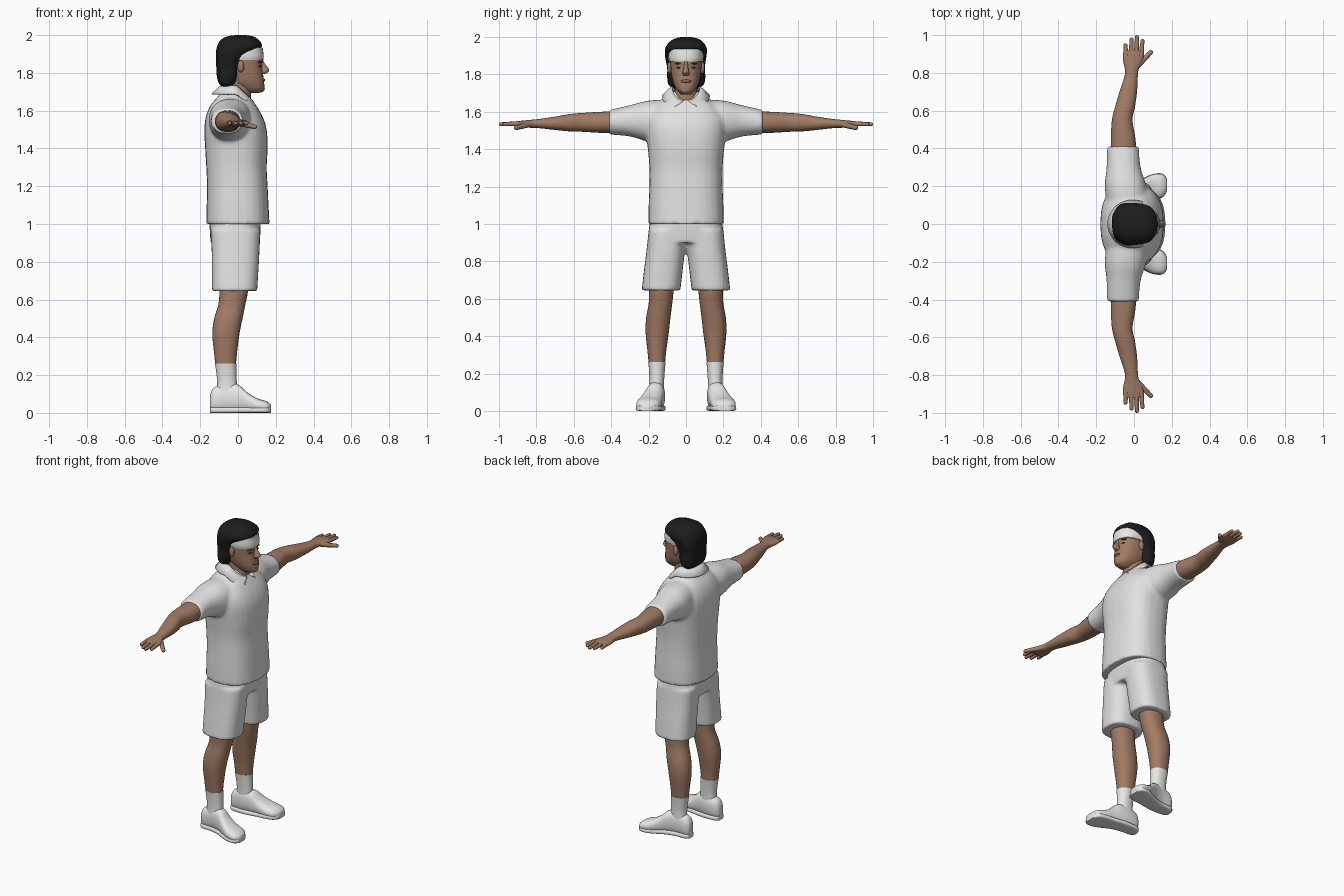
import bpy, bmesh
from math import sin, cos, pi, radians
from mathutils import Vector, Matrix

cube = bpy.data.objects.get("Cube")
if cube:
    bpy.data.objects.remove(cube, do_unlink=True)


def material(name, rgb):
    m = bpy.data.materials.new(name)
    m.use_nodes = True
    m.diffuse_color = (*rgb, 1)
    bsdf = m.node_tree.nodes["Principled BSDF"]
    bsdf.inputs["Base Color"].default_value = (*rgb, 1)
    bsdf.inputs["Roughness"].default_value = 0.8
    return m


CLOTH = material("white cloth", (0.75, 0.75, 0.75))
WHITE = material("bright white", (0.85, 0.85, 0.84))
SKIN = material("tan skin", (0.36, 0.2, 0.13))
LIPS = material("lip brown", (0.28, 0.13, 0.09))
DARK = material("brow brown", (0.12, 0.065, 0.045))
HAIR = material("black hair", (0.012, 0.012, 0.012))


def finish(name, bm, mat, blend=0, both=False):
    """Make an object; blend fuses overlapping shells, both adds a mirrored twin."""
    if both:
        twin = bm.copy()
        bmesh.ops.scale(twin, vec=(1, -1, 1), verts=twin.verts)
        finish("right_" + name, twin, mat, blend)
        name = "left_" + name
    bmesh.ops.recalc_face_normals(bm, faces=bm.faces)
    mesh = bpy.data.meshes.new(name)
    bm.to_mesh(mesh)
    bm.free()
    mesh.materials.append(mat)
    ob = bpy.data.objects.new(name, mesh)
    bpy.context.scene.collection.objects.link(ob)
    bpy.ops.object.select_all(action="DESELECT")
    ob.select_set(True)
    bpy.context.view_layer.objects.active = ob
    bpy.ops.object.shade_smooth_by_angle(angle=radians(50))
    if blend:
        remesh = ob.modifiers.new("fuse", "REMESH")
        remesh.mode = "VOXEL"
        remesh.voxel_size = blend
        remesh.use_smooth_shade = True
        soften = ob.modifiers.new("soften", "SMOOTH")
        soften.factor = 0.5
        soften.iterations = 4
    return ob


def spline(rows, steps=4):
    """Smoothly interpolate the stations of a loft."""
    out = []
    for i in range(len(rows) - 1):
        a, b, c, d = rows[max(i - 1, 0)], rows[i], rows[i + 1], rows[min(i + 2, len(rows) - 1)]
        for s in range(steps):
            t = s / steps
            out.append([q + t / 2 * (r - p + t * (2*p - 5*q + 4*r - w + t * (3*q - p - 3*r + w)))
                        for p, q, r, w in zip(a, b, c, d)])
    return out + [rows[-1]]


def loft(bm, axis, rows, power=2.2, sides=28, ripple=0.0):
    """Rows hold position, then low and high bounds of the two other axes."""
    rings = []
    for t, u0, u1, v0, v1 in spline(rows):
        ring = []
        for k in range(sides):
            a = 2 * pi * k / sides
            r = 1 + ripple * sin(a * 7 + t * 30)
            cu, cv = [r * (abs(f) ** (2 / power)) * (1 if f > 0 else -1) for f in (cos(a), sin(a))]
            u, v = (u0 + u1) / 2 + cu * (u1 - u0) / 2, (v0 + v1) / 2 + cv * (v1 - v0) / 2
            co = {"x": (t, u, v), "y": (u, t, v), "z": (u, v, t)}[axis]
            ring.append(bm.verts.new(co))
        rings.append(ring)
    for low, high in zip(rings, rings[1:]):
        for k in range(sides):
            n = (k + 1) % sides
            bm.faces.new((low[k], low[n], high[n], high[k]))
    bm.faces.new(rings[0])
    bm.faces.new(rings[-1])
    return bm


def sym(rows):
    """Stations of a part centred on y = 0, given by half width."""
    return [(z, x0, x1, -w, w) for z, x0, x1, w in rows]


def digit(bm, start, end, radius):
    """Tapered finger with a rounded tip."""
    start, end = Vector(start), Vector(end)
    d = end - start
    turn = d.to_track_quat("Z", "Y").to_matrix().to_4x4()
    tip = end - d.normalized() * radius * 0.75
    bmesh.ops.create_cone(bm, segments=12, radius1=radius, radius2=radius * 0.75, depth=(tip - start).length,
                          matrix=Matrix.Translation((start + tip) / 2) @ turn)
    blob(bm, tip, [radius * 0.75] * 3)


def blob(bm, centre, size):
    bmesh.ops.create_uvsphere(bm, u_segments=16, v_segments=10, radius=1,
                              matrix=Matrix.Translation(centre) @ Matrix.Diagonal((*size, 1)))
    return bm


# Shirt: torso and sleeves fused together
bm = loft(bmesh.new(), "z", sym([
    (1.0, -.168, .167, .202), (1.1, -.166, .162, .2), (1.2, -.164, .157, .196), (1.3, -.168, .152, .196),
    (1.4, -.174, .157, .204), (1.5, -.178, .152, .215), (1.57, -.17, .13, .212), (1.63, -.145, .095, .17),
    (1.67, -.11, .065, .12), (1.71, -.085, .04, .075)]), 2.5)
for s in (1, -1):
    loft(bm, "y", [(s * y, *rest) for y, *rest in (
        (.08, -.14, .08, 1.43, 1.665), (.2, -.155, .065, 1.44, 1.66),
        (.3, -.145, .035, 1.468, 1.635), (.41, -.143, .025, 1.478, 1.61))])
finish("shirt", bm, CLOTH, 0.011)

# Folded collar, open at the throat
bm = bmesh.new()
rows = []
for first, rx, ry, high, drop in ((9, .082, .075, 1.735, .075), (22, .1, .092, 1.725, .088), (40, .135, .128, 1.69, .1)):
    row = []
    for k in range(33):
        a = radians(first + (360 - 2 * first) * k / 32)
        row.append(bm.verts.new((rx * cos(a) - .006, ry * sin(a), high - drop * max(0, cos(a)))))
    rows.append(row)
for upper, lower in zip(rows, rows[1:]):
    for k in range(32):
        bm.faces.new((upper[k], upper[k + 1], lower[k + 1], lower[k]))
thick = finish("collar", bm, CLOTH).modifiers.new("thickness", "SOLIDIFY")
thick.thickness = 0.008

# Shorts: hips and two wide legs fused together
bm = loft(bmesh.new(), "z", sym([(.9, -.145, .115, .195), (.97, -.15, .12, .198), (1.03, -.15, .12, .19)]), 2.5)
for s in (1, -1):
    loft(bm, "z", [(z, x0, x1, s * y0, s * y1) for z, x0, x1, y0, y1 in (
        (.645, -.138, .102, .03, .237), (.75, -.138, .108, .018, .225),
        (.87, -.14, .115, .004, .21), (.97, -.145, .118, -.01, .2))], 2.6)
finish("shorts", bm, CLOTH, 0.011)

# Legs, socks and shoes
finish("leg", loft(bmesh.new(), "z", [
    (.24, -.118, -.012, .113, .198), (.32, -.127, -.005, .106, .206), (.42, -.136, .008, .092, .216),
    (.5, -.126, .024, .083, .213), (.57, -.105, .038, .074, .2), (.64, -.098, .052, .066, .198),
    (.75, -.1, .06, .05, .195)]), SKIN, both=True)
finish("sock", loft(bmesh.new(), "z", [
    (.08, -.115, .0, .118, .198), (.16, -.11, -.006, .117, .195),
    (.22, -.116, -.008, .113, .198), (.262, -.122, -.008, .109, .202)]), WHITE, both=True)
SHOE = [(-.147, .135, .18, .02, .1), (-.125, .117, .195, .004, .135), (-.06, .112, .2, .004, .155),
        (0, .117, .215, .004, .15), (.05, .125, .24, .004, .108), (.1, .13, .262, .004, .078),
        (.15, .143, .264, .004, .062), (.174, .175, .24, .01, .045)]
bm = loft(bmesh.new(), "x", SHOE, 2.4)
loft(bm, "x", [(x, y0 - .003, y1 + .003, 0, .03) for x, y0, y1, *_ in SHOE], 4)
finish("shoe", bm, WHITE, both=True)

# Bare arms with hands
bm = loft(bmesh.new(), "y", [
    (.36, -.12, .012, 1.487, 1.602), (.45, -.122, .008, 1.487, 1.6), (.55, -.117, -.008, 1.493, 1.594),
    (.62, -.1, .005, 1.495, 1.588), (.7, -.077, .016, 1.503, 1.574), (.78, -.051, .02, 1.512, 1.562),
    (.82, -.048, .025, 1.514, 1.558), (.86, -.057, .044, 1.516, 1.554), (.9, -.058, .052, 1.52, 1.55),
    (.92, -.052, .046, 1.526, 1.545)])
for root, tip, reach in ((-.042, -.046, .957), (-.015, -.013, .988), (.012, .016, 1), (.037, .046, .98)):
    digit(bm, (root, .89, 1.537), (tip, reach, 1.533), .0135)
digit(bm, (.02, .84, 1.532), (.097, .917, 1.512), .016)
finish("arm", bm, SKIN, both=True)

# Head and neck
bm = loft(bmesh.new(), "z", sym([
    (1.693, .04, .112, .025), (1.715, 0, .138, .048), (1.75, -.05, .138, .067), (1.79, -.075, .133, .077),
    (1.83, -.085, .128, .082), (1.87, -.09, .13, .084), (1.92, -.09, .122, .084), (1.96, -.07, .09, .06)]), 2.3)
loft(bm, "z", sym([(1.6, -.07, .07, .07), (1.67, -.068, .07, .063), (1.73, -.07, .066, .06), (1.8, -.07, .06, .06)]))
loft(bm, "z", sym([(1.795, .11, .146, .016), (1.81, .11, .164, .019), (1.825, .11, .16, .014),
                   (1.85, .11, .142, .01), (1.87, .11, .132, .01)]))
blob(bm, (.116, 0, 1.716), (.026, .03, .02))
for s in (1, -1):
    blob(bm, (.015, s * .088, 1.835), (.018, .012, .032))
finish("head", bm, SKIN)
finish("lips", blob(bmesh.new(), (.132, 0, 1.763), (.012, .027, .009)), LIPS)
finish("eye", blob(bmesh.new(), (.112, .036, 1.836), (.012, .015, .006)), DARK, both=True)
finish("eyebrow", blob(bmesh.new(), (.112, .038, 1.858), (.015, .022, .005)), DARK, both=True)

# Headband under the fringe
finish("headband", loft(bmesh.new(), "z", sym([
    (1.868, -.09, .134, .09), (1.89, -.092, .136, .094), (1.935, -.09, .13, .092)]), 2.3), WHITE)

# Hair: full at the back, fringe over the headband
finish("hair", loft(bmesh.new(), "z", sym([
    (1.725, -.08, -.035, .065), (1.745, -.102, -.012, .094), (1.785, -.112, .008, .102), (1.83, -.114, .016, .1),
    (1.87, -.116, .034, .106), (1.9, -.117, .06, .111), (1.922, -.116, .098, .112), (1.94, -.112, .124, .11),
    (1.965, -.1, .118, .097), (1.985, -.076, .096, .074), (1.996, -.045, .07, .045), (2.0, -.01, .04, .018)]),
    2.4, 48, 0.014), HAIR)
